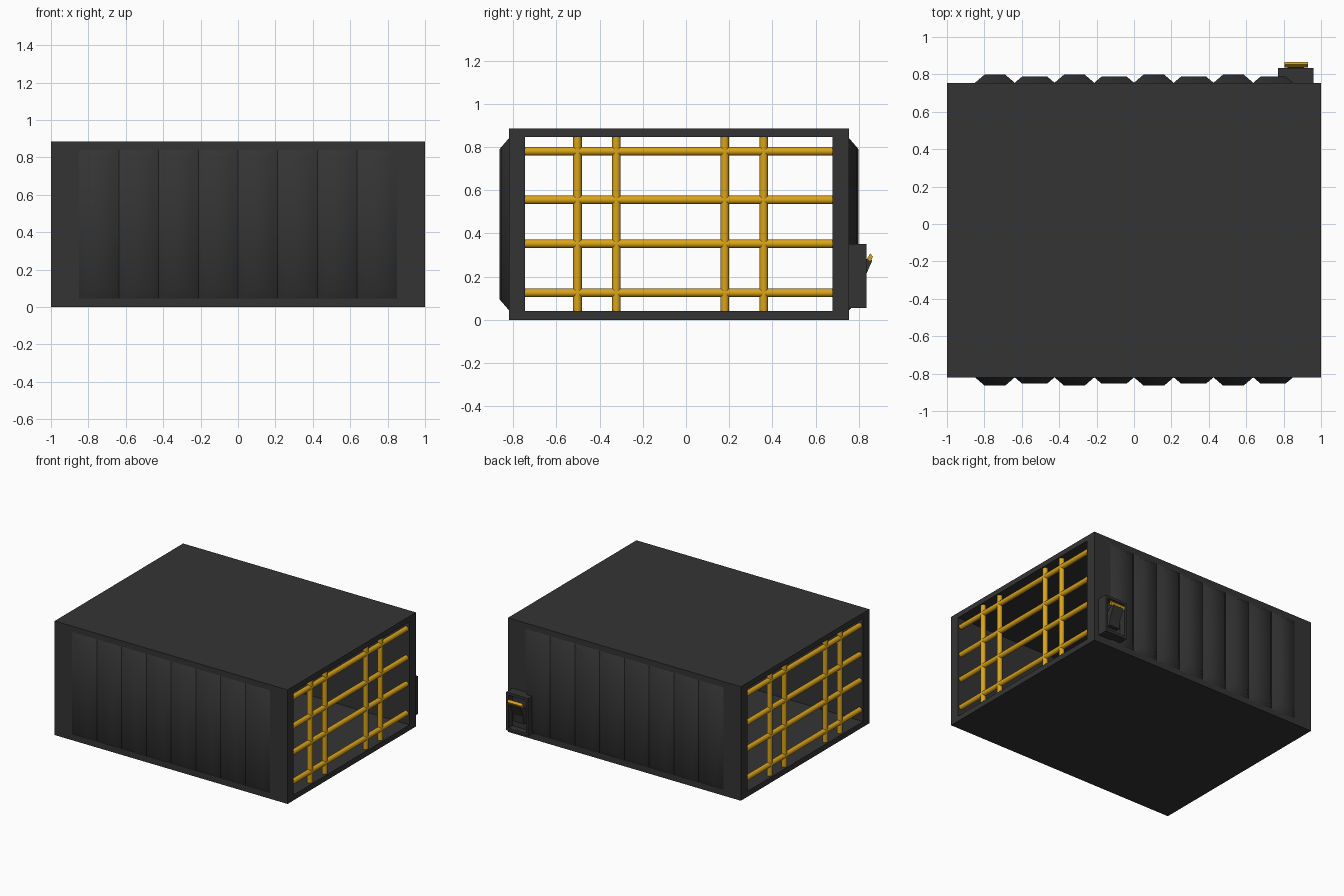
import bpy, bmesh, math
from mathutils import Vector

if "Cube" in bpy.data.objects:
    bpy.data.objects.remove(bpy.data.objects["Cube"])

def material(name, color):
    m = bpy.data.materials.new(name)
    m.diffuse_color = color
    m.use_nodes = True
    m.node_tree.nodes["Principled BSDF"].inputs["Base Color"].default_value = m.diffuse_color
    return m

DARK = material("dark_steel", (0.034, 0.034, 0.034, 1))
YELLOW = material("yellow_paint", (0.70, 0.37, 0.01, 1))

def finish(name, bm, mat, smooth=None):
    bmesh.ops.recalc_face_normals(bm, faces=bm.faces)
    me = bpy.data.meshes.new(name)
    bm.to_mesh(me)
    bm.free()
    ob = bpy.data.objects.new(name, me)
    bpy.context.collection.objects.link(ob)
    me.materials.append(mat)
    if smooth is not None:
        bpy.ops.object.select_all(action='DESELECT')
        ob.select_set(True)
        bpy.context.view_layer.objects.active = ob
        bpy.ops.object.shade_smooth_by_angle(angle=math.radians(smooth))
    return ob

def prism(name, profile, x0, x1, mat):
    """Extrude a (y, z) profile along x."""
    bm = bmesh.new()
    face = bm.faces.new([bm.verts.new((x0, y, z)) for y, z in profile])
    ext = bmesh.ops.extrude_face_region(bm, geom=[face])
    for v in ext["geom"]:
        if isinstance(v, bmesh.types.BMVert):
            v.co.x = x1
    return finish(name, bm, mat)

def rod(name, a, b, r, mat, sides=12):
    a, b = Vector(a), Vector(b)
    bm = bmesh.new()
    bmesh.ops.create_cone(bm, cap_ends=True, segments=sides, radius1=r, radius2=r,
                          depth=(b - a).length)
    ob = finish(name, bm, mat, 40)
    ob.location = (a + b) / 2
    ob.rotation_euler = (b - a).to_track_quat('Z', 'Y').to_euler()
    return ob

Y0, Y1, TOP = -0.82, 0.755, 0.885
IY0, IY1, IZ0, IZ1 = -0.745, 0.677, 0.042, 0.845

# Hollow container shell, open at both ends
bm = bmesh.new()
def loop(x, y0, y1, z0, z1):
    return [bm.verts.new((x, y, z)) for y, z in ((y0, z0), (y1, z0), (y1, z1), (y0, z1))]
loops = [loop(-1, Y0, Y1, 0, TOP), loop(1, Y0, Y1, 0, TOP),
         loop(1, IY0, IY1, IZ0, IZ1), loop(-1, IY0, IY1, IZ0, IZ1)]
for k in range(4):
    a, b = loops[k], loops[(k + 1) % 4]
    for i in range(4):
        j = (i + 1) % 4
        bm.faces.new((a[i], a[j], b[j], b[i]))
finish("container_shell", bm, DARK)

# Pressed ribs along both long walls, alternating in depth
def ribs(name, wall, sign):
    bm = bmesh.new()
    pitch = 1.7 / 8
    for i in range(8):
        x0 = -0.85 + i * pitch
        x1 = x0 + pitch
        depth = 0.043 if i % 2 == 0 else 0.034
        s = 0.05 if i % 2 == 0 else 0.04
        base = [bm.verts.new((x, wall, z)) for x, z in
                ((x0, 0.045), (x1, 0.045), (x1, 0.84), (x0, 0.84))]
        crown = [bm.verts.new((x, wall + sign * depth, z)) for x, z in
                 ((x0 + s, 0.045 + s), (x1 - s, 0.045 + s),
                  (x1 - s, 0.84 - s), (x0 + s, 0.84 - s))]
        bm.faces.new(crown)
        bm.faces.new(base[::-1])
        for k in range(4):
            n = (k + 1) % 4
            bm.faces.new((base[k], base[n], crown[n], crown[k]))
    finish(name, bm, DARK, 60)

ribs("front_ribs", Y0, -1)
ribs("back_ribs", Y1, 1)

# Yellow bar grilles at both ends
for side, x in (("right", 0.97), ("left", -0.97)):
    for i, z in enumerate((0.125, 0.352, 0.555, 0.78)):
        rod(f"{side}_horizontal_bar_{i+1}", (x, IY0, z), (x, IY1, z), 0.02, YELLOW)
    for i, y in enumerate((-0.502, -0.322, 0.18, 0.36)):
        rod(f"{side}_vertical_bar_{i+1}", (x, y, IZ0), (x, y, IZ1), 0.02, YELLOW)

# Control box with a recessed face
bm = bmesh.new()
bmesh.ops.create_cube(bm, size=1)
for v in bm.verts:
    v.co = (0.865 + v.co.x * 0.19, 0.795 + v.co.y * 0.08, 0.203 + v.co.z * 0.295)
bm.normal_update()
front = max(bm.faces, key=lambda f: f.calc_center_median().y)
bmesh.ops.inset_region(bm, faces=[front], thickness=0.028)
inner = bmesh.ops.extrude_face_region(bm, geom=[front])
bmesh.ops.translate(bm, vec=(0, -0.05, 0),
                    verts=[v for v in inner["geom"] if isinstance(v, bmesh.types.BMVert)])
bmesh.ops.delete(bm, geom=[front], context='FACES')
finish("control_box", bm, DARK)

# Switch lever sloping out of the recess, with a yellow grip
prism("switch_lever", [(0.785, 0.13), (0.815, 0.13), (0.825, 0.19), (0.862, 0.275),
                       (0.845, 0.29), (0.785, 0.235)], 0.82, 0.91, DARK)
prism("lever_grip", [(0.838, 0.282), (0.852, 0.268), (0.865, 0.292), (0.852, 0.308)],
      0.805, 0.93, YELLOW)
